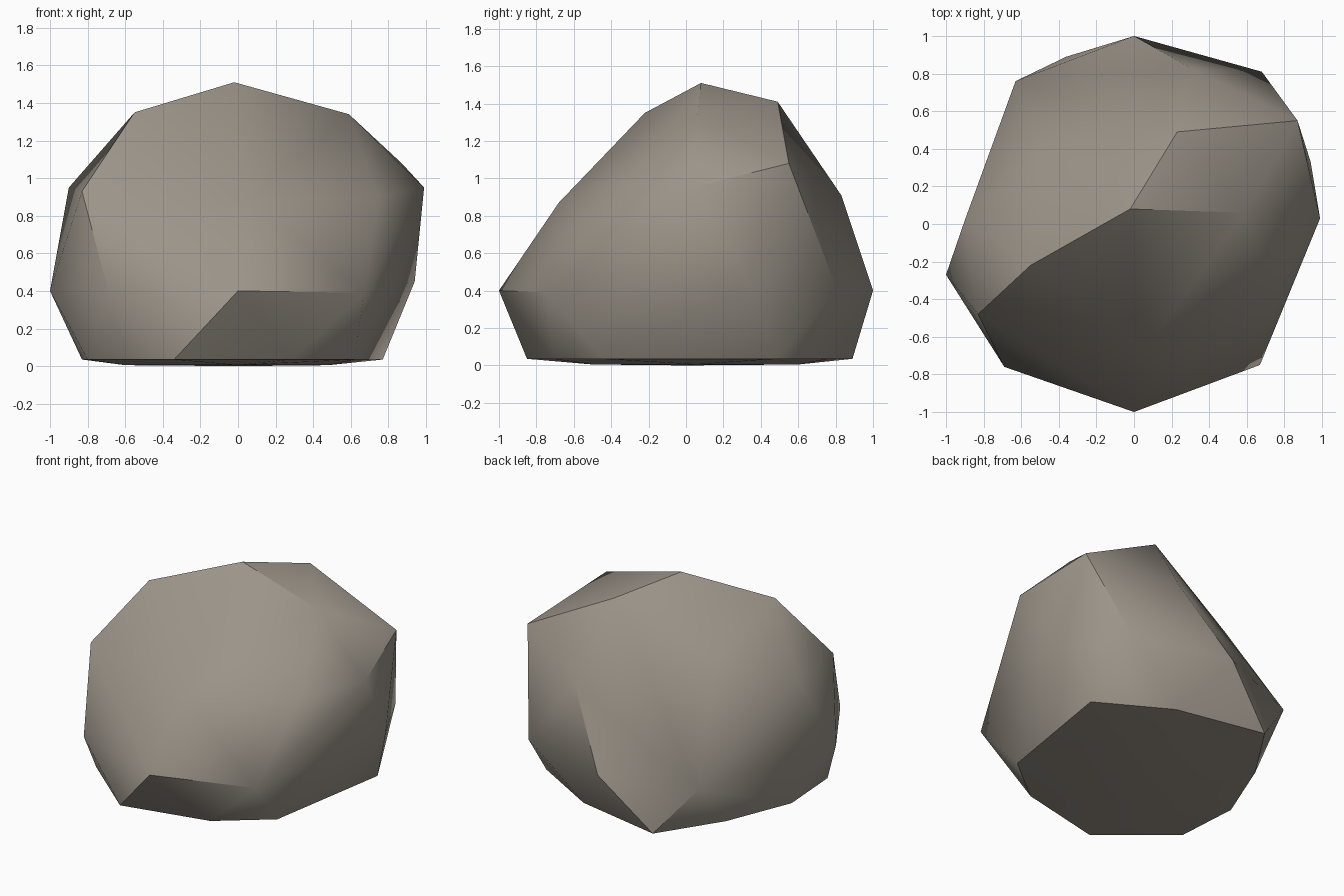
import bpy, bmesh, math

if "Cube" in bpy.data.objects:
    bpy.data.objects.remove(bpy.data.objects["Cube"])

# Corner points of the boulder, in rings from the ground up
underside = [(0.48, 0.05, 0.005), (0.05, 0.6, 0.005), (-0.6, 0.0, 0.005),
             (0.0, -0.5, 0.005), (0, 0, 0)]
base = [(0.77, 0.48), (0.28, 0.76), (-0.36, 0.89), (-0.64, 0.46), (-0.83, -0.01),
        (-0.80, -0.46), (-0.34, -0.85), (0.28, -0.71), (0.62, -0.44)]
belly = [(0, -1, 0.40), (0.67, -0.75, 0.39), (0.94, 0.33, 0.45), (0.68, 0.81, 0.40),
         (0, 1, 0.40), (-0.63, 0.76, 0.37), (-1, -0.27, 0.40), (-0.69, -0.76, 0.40)]
shoulder = [(0.99, 0.03, 0.95), (0.75, -0.38, 0.90), (0.05, -0.68, 0.87),
            (-0.83, -0.48, 0.93), (-0.90, 0.02, 0.95), (0.30, 0.83, 0.91),
            (0.87, 0.55, 1.08)]
crown = [(-0.48, 0.34, 1.09), (-0.55, -0.22, 1.35), (0.59, 0.06, 1.34),
         (0.23, 0.49, 1.41), (-0.02, 0.08, 1.51)]
points = underside + [(x, y, 0.035) for x, y in base] + belly + shoulder + crown

# Wrap the corners in a faceted skin
bm = bmesh.new()
for p in points:
    bm.verts.new(p)
hull = bmesh.ops.convex_hull(bm, input=bm.verts[:])
loose = [v for v in bm.verts if not v.link_faces]
bmesh.ops.delete(bm, geom=loose, context='VERTS')
bmesh.ops.recalc_face_normals(bm, faces=bm.faces[:])
mesh = bpy.data.meshes.new("boulder")
bm.to_mesh(mesh)
bm.free()

boulder = bpy.data.objects.new("boulder", mesh)
bpy.context.collection.objects.link(boulder)

# Warm grey stone
stone = bpy.data.materials.new("warm grey stone")
stone.diffuse_color = (0.33, 0.295, 0.25, 1)
stone.use_nodes = True
stone.node_tree.nodes["Principled BSDF"].inputs["Base Color"].default_value = stone.diffuse_color
mesh.materials.append(stone)

# Soft shading with only the strongest ridges kept crisp
bpy.context.view_layer.objects.active = boulder
boulder.select_set(True)
bpy.ops.object.shade_smooth_by_angle(angle=math.radians(40))
